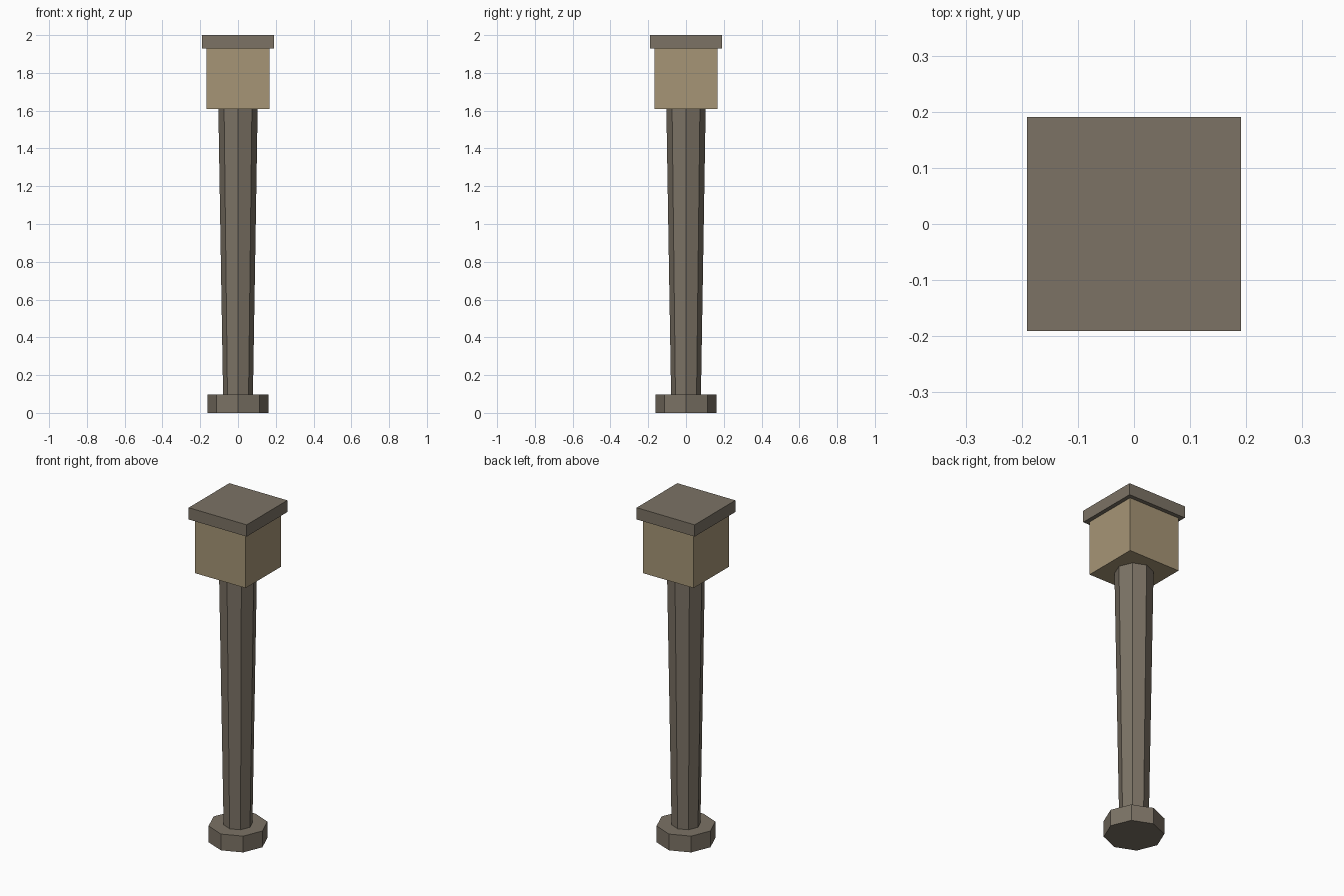
import bpy, bmesh, math

if "Cube" in bpy.data.objects:
    bpy.data.objects.remove(bpy.data.objects["Cube"])


def material(name, rgb):
    m = bpy.data.materials.new(name)
    m.diffuse_color = (*rgb, 1)
    m.use_nodes = True
    m.node_tree.nodes["Principled BSDF"].inputs["Base Color"].default_value = m.diffuse_color
    return m


def turned(name, profile, sides, mat, start=0.0):
    """Closed low-poly solid from (radius, height) rings."""
    bm = bmesh.new()
    rings = []
    for r, z in profile:
        rings.append([bm.verts.new((r * math.cos(start + math.tau * i / sides),
                                    r * math.sin(start + math.tau * i / sides), z))
                      for i in range(sides)])
    for low, high in zip(rings, rings[1:]):
        for i in range(sides):
            j = (i + 1) % sides
            bm.faces.new((low[i], low[j], high[j], high[i]))
    bm.faces.new(rings[0][::-1])
    bm.faces.new(rings[-1])
    bmesh.ops.recalc_face_normals(bm, faces=bm.faces)
    mesh = bpy.data.meshes.new(name)
    bm.to_mesh(mesh)
    bm.free()
    mesh.materials.append(mat)
    obj = bpy.data.objects.new(name, mesh)
    bpy.context.collection.objects.link(obj)
    return obj


def block(name, half, z0, z1, mat):
    r = half * math.sqrt(2)
    return turned(name, [(r, z0), (r, z1)], 4, mat, math.pi / 4)


metal = material("weathered_metal", (0.20, 0.17, 0.13))
glow = material("lamp_tan", (0.38, 0.30, 0.18))

# Octagonal foot
turned("foot", [(0.161, 0), (0.161, 0.05), (0.161, 0.097)], 8, metal)
# Octagonal post, widening upwards
turned("post", [(0.079, 0.097), (0.091, 0.817), (0.104, 1.608)], 8, metal)
# Square lamp head and its overhanging cap
block("lamp_head", 0.167, 1.608, 1.93, glow)
block("cap", 0.191, 1.93, 2.0, metal)
